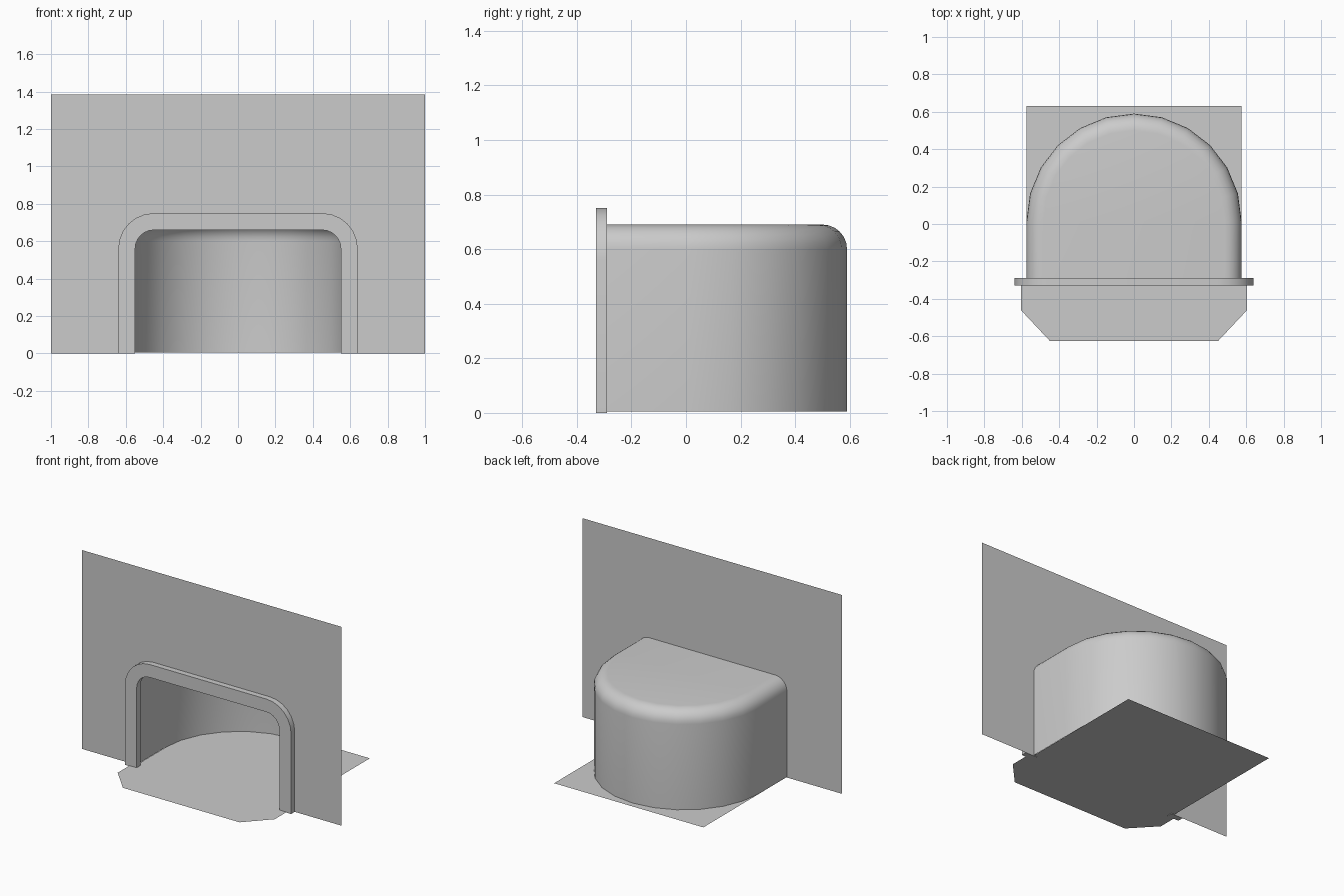
import bpy
from math import sin, cos, pi, radians

if "Cube" in bpy.data.objects:
    bpy.data.objects.remove(bpy.data.objects["Cube"])

MOUTH_Y = -0.29      # plane of the wall and alcove mouth
R = 0.575            # alcove half width
TOP = 0.69           # alcove height
FILLET = 0.09        # rounding between alcove sides and roof
ARC_Y = 0.015        # centre of the round back


def make(name, verts, faces, smooth=False):
    mesh = bpy.data.meshes.new(name)
    mesh.from_pydata(verts, [], faces)
    mesh.update()
    obj = bpy.data.objects.new(name, mesh)
    bpy.context.collection.objects.link(obj)
    if smooth:
        bpy.ops.object.select_all(action='DESELECT')
        obj.select_set(True)
        bpy.context.view_layer.objects.active = obj
        bpy.ops.object.shade_smooth_by_angle(angle=radians(35))
    return obj


def arch(half, top, radius, steps=6):
    """Round-cornered arch outline (x, z) from right foot to left foot."""
    right = [(half - radius + radius * cos(a), top - radius + radius * sin(a))
             for a in (pi / 2 * i / steps for i in range(steps + 1))]
    right = [(half, 0.0)] + right
    return right + [(-x, z) for x, z in reversed(right)]


# wall with an arched notch matching the alcove mouth
outline = [(-1, 0), (-1, 1.385), (1, 1.385), (1, 0)] + arch(R, TOP, FILLET)
make("wall", [(x, MOUTH_Y, z) for x, z in outline], [list(range(len(outline)))])

# frame: rectangular section swept along the arch
inner, outer = arch(0.55, 0.66, 0.10), arch(0.64, 0.75, 0.19)
n = len(inner)
rings = [(inner, -0.33), (outer, -0.33), (outer, MOUTH_Y), (inner, MOUTH_Y)]
verts = [(x, y, z) for pts, y in rings for x, z in pts]
faces = [[r * n + i, (r + 1) % 4 * n + i, (r + 1) % 4 * n + i + 1, r * n + i + 1]
         for r in range(4) for i in range(n - 1)]
faces += [[3 * n, 2 * n, n, 0], [n - 1, 2 * n - 1, 3 * n - 1, 4 * n - 1]]
make("arch_frame", verts, faces, True)

# alcove: stacked U-shaped rings, open at the mouth and underneath
levels = [(0.0, 0.005)]
levels += [(FILLET * (1 - cos(a)), TOP - FILLET + FILLET * sin(a))
           for a in (pi / 2 * i / 6 for i in range(7))]
verts = []
for inset, z in levels:
    r = R - inset
    verts.append((r, MOUTH_Y, z))
    verts += [(r * cos(pi * i / 12), ARC_Y + r * sin(pi * i / 12), z) for i in range(13)]
    verts.append((-r, MOUTH_Y, z))
m = 15
faces = [[k * m + i, k * m + i + 1, (k + 1) * m + i + 1, (k + 1) * m + i]
         for k in range(len(levels) - 1) for i in range(m - 1)]
faces.append([(len(levels) - 1) * m + i for i in range(m)])
make("alcove", verts, faces, True)

# floor sheet with a chamfered front apron
side = [(0.45, -0.625), (0.605, -0.46), (0.605, -0.30), (R, -0.29), (R, 0.63)]
plan = side + [(-x, y) for x, y in reversed(side)]
make("floor", [(x, y, 0.004) for x, y in plan], [list(range(len(plan)))])
